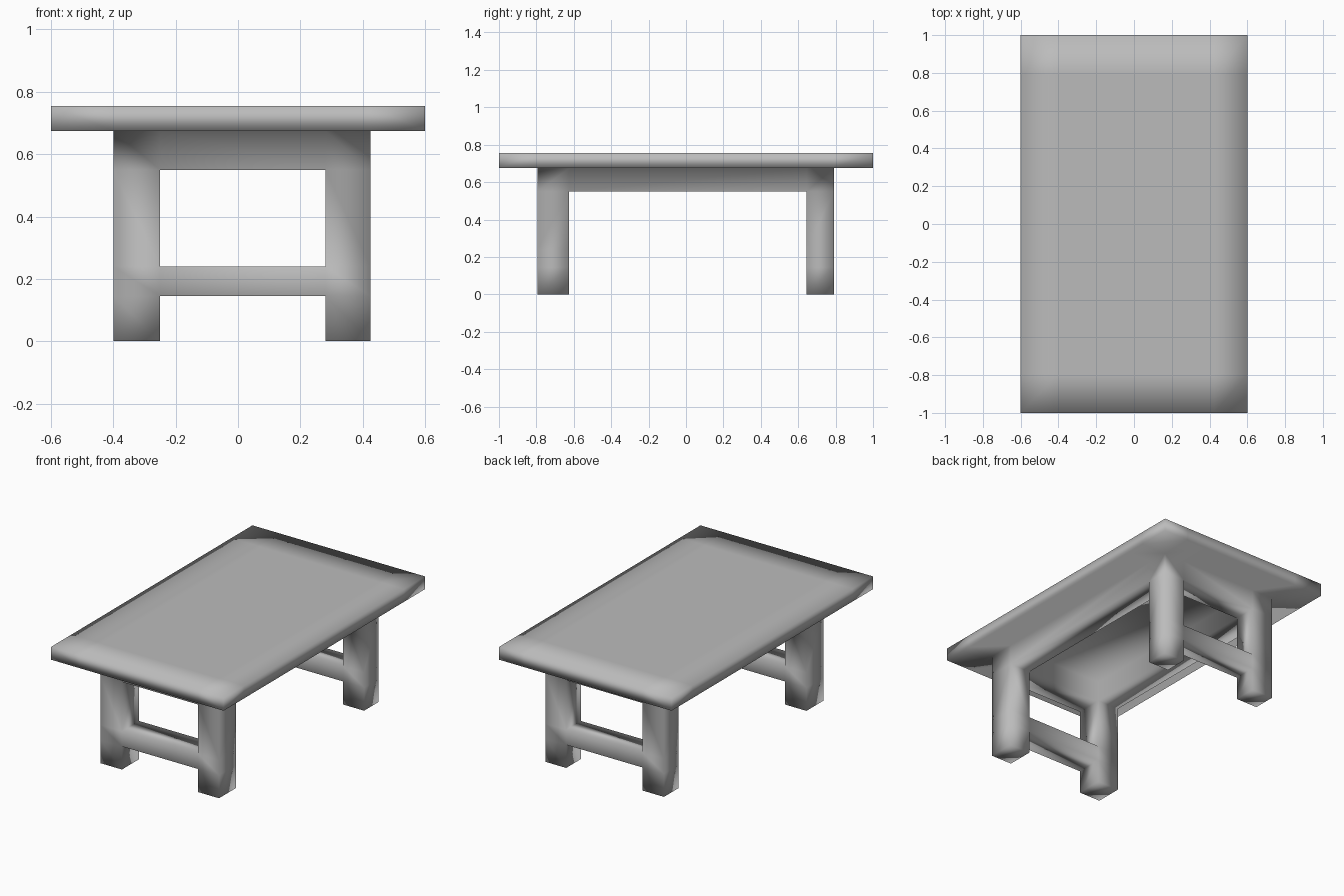
import bpy
import bmesh

cube = bpy.data.objects.get("Cube")
if cube:
    bpy.data.objects.remove(cube, do_unlink=True)

# Cut lines: table edge, leg outside, leg inside, leg inside, leg outside, table edge
CUTS = (
    (-0.60, -0.40, -0.25, 0.28, 0.425, 0.60),
    (-1.00, -0.795, -0.625, 0.645, 0.79, 1.00),
    # floor, stretcher bottom and top, apron bottom, slab bottom and top
    (0.0, 0.145, 0.24, 0.55, 0.675, 0.755),
)
LEG = (1, 3)
MIDDLE = 2
STRETCHER_LAYER, APRON_LAYER, SLAB_LAYER = 1, 3, 4


def is_solid(cell):
    """Tell whether the block at this column, row and layer is wood."""
    i, j, k = cell
    if not all(0 <= n <= SLAB_LAYER for n in cell):
        return False
    if k == SLAB_LAYER:
        return True
    leg = i in LEG and j in LEG
    if k == APRON_LAYER:
        rail = (i == MIDDLE and j in LEG) or (j == MIDDLE and i in LEG)
        return leg or rail
    stretcher = k == STRETCHER_LAYER and i == MIDDLE and j in LEG
    return leg or stretcher


bm = bmesh.new()
corners = {}


def corner(index):
    """Return the shared vertex at a crossing of the cut lines."""
    if index not in corners:
        corners[index] = bm.verts.new([CUTS[a][index[a]] for a in range(3)])
    return corners[index]


def add_side(cell, axis, side):
    """Add one quad on the low (0) or high (1) side of a block."""
    u, v = (axis + 1) % 3, (axis + 2) % 3
    ring = []
    for du, dv in ((0, 0), (1, 0), (1, 1), (0, 1)):
        index = list(cell)
        index[axis] += side
        index[u] += du
        index[v] += dv
        ring.append(corner(tuple(index)))
    bm.faces.new(ring if side else ring[::-1]).smooth = True


# One welded skin over slab, aprons, legs and stretchers
span = range(SLAB_LAYER + 1)
for cell in [(i, j, k) for i in span for j in span for k in span]:
    if not is_solid(cell):
        continue
    for axis in range(3):
        for side in (0, 1):
            neighbour = list(cell)
            neighbour[axis] += 2 * side - 1
            if not is_solid(neighbour):
                add_side(cell, axis, side)

mesh = bpy.data.meshes.new("table")
bm.to_mesh(mesh)
bm.free()
table = bpy.data.objects.new("table", mesh)
bpy.context.collection.objects.link(table)

# Plain grey
grey = bpy.data.materials.new("plain_grey")
grey.use_nodes = True
colour = (0.5, 0.5, 0.5, 1.0)
grey.diffuse_color = colour
grey.node_tree.nodes["Principled BSDF"].inputs["Base Color"].default_value = colour
mesh.materials.append(grey)
